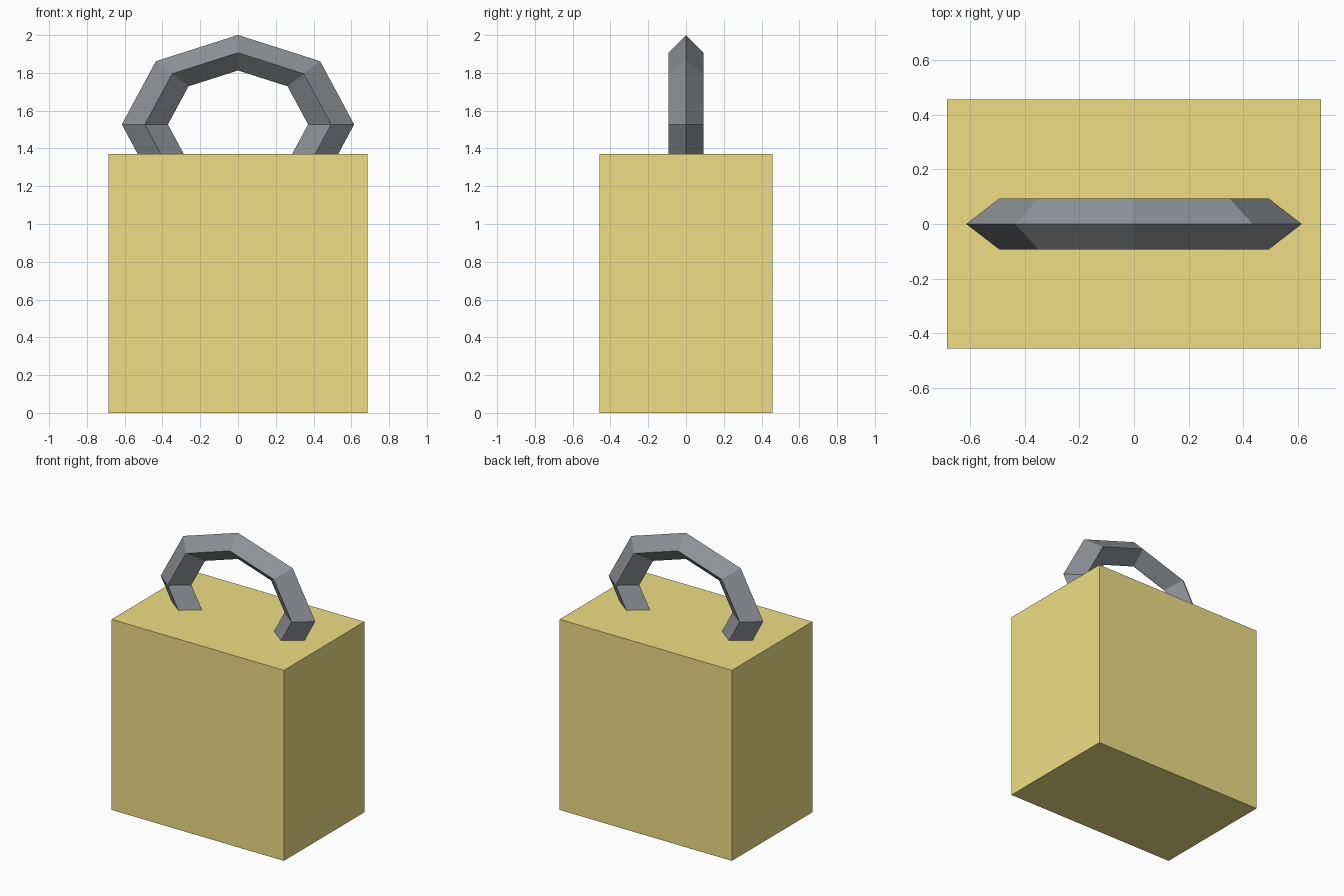
import bpy
import math

if "Cube" in bpy.data.objects:
    bpy.data.objects.remove(bpy.data.objects["Cube"])


def colour(obj, name, rgb):
    mat = bpy.data.materials.new(name)
    mat.diffuse_color = (*rgb, 1.0)
    mat.use_nodes = True
    mat.node_tree.nodes["Principled BSDF"].inputs["Base Color"].default_value = mat.diffuse_color
    obj.data.materials.append(mat)


# Lock body: plain block standing on the ground
W, D, H = 1.37, 0.914, 1.37
bpy.ops.mesh.primitive_cube_add(size=1, location=(0, 0, H / 2))
body = bpy.context.object
body.name = "lock_body"
body.scale = (W, D, H)
colour(body, "yellow", (0.86, 0.73, 0.23))

# Shackle: squashed eight-sided ring with a diamond section, sunk into the body
bpy.ops.mesh.primitive_torus_add(
    major_segments=8, minor_segments=4, major_radius=0.493, minor_radius=0.122,
    location=(0, 0, 1.527), rotation=(math.radians(90), 0, 0))
shackle = bpy.context.object
shackle.name = "shackle"
shackle.scale = (1, 0.77, 0.77)
colour(shackle, "dark_metal", (0.27, 0.29, 0.31))
for obj in (body, shackle):
    obj.data.shade_flat()
